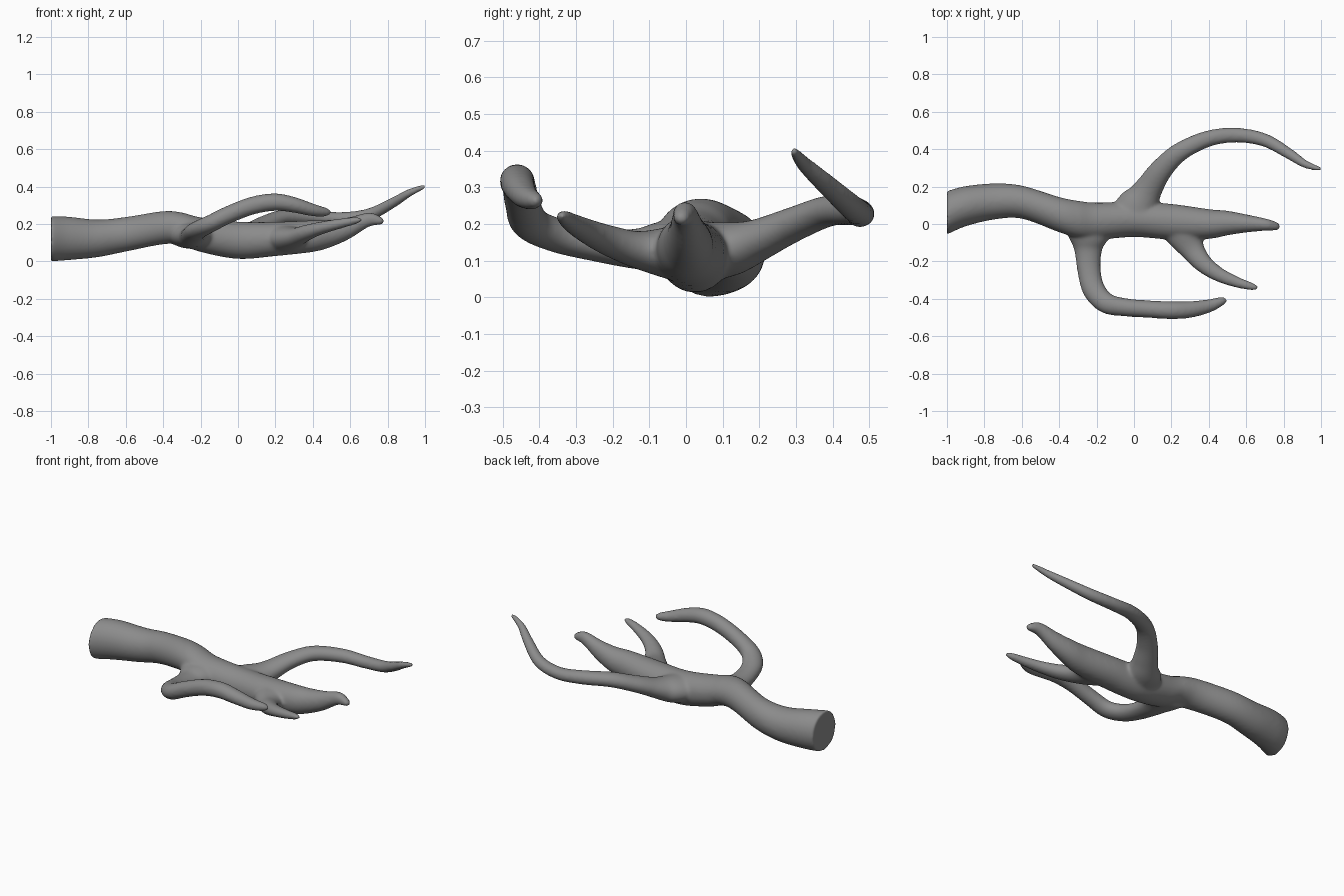
import bpy, bmesh, math
from mathutils import Vector

SIDES, STEPS = 24, 8


def spline(pts):
    """Catmull-Rom through tuples, returns a dense list of vectors."""
    p = [Vector(q) for q in pts]
    p = [p[0] * 2 - p[1]] + p + [p[-1] * 2 - p[-2]]
    out = []
    for a, b, c, d in zip(p, p[1:], p[2:], p[3:]):
        for i in range(STEPS):
            t = i / STEPS
            out.append(0.5 * (2 * b + (c - a) * t + (2 * a - 5 * b + 4 * c - d) * t * t
                              + (3 * b - a - 3 * c + d) * t ** 3))
    return out + [p[-2]]


def tube(bm, pts, upright=False):
    """Closed tapering tube; each point is (x, y, z, side radius, height radius)."""
    dense = spline(pts)
    centres = [Vector(q[:3]) for q in dense]
    rings = []
    for i, (c, q) in enumerate(zip(centres, dense)):
        tan = (centres[min(i + 1, len(centres) - 1)] - centres[max(i - 1, 0)]).normalized()
        if upright:
            tan = Vector((1, 0, 0))
        side = Vector((0, 0, 1)).cross(tan).normalized()
        up = tan.cross(side)
        rings.append([bm.verts.new(c + side * math.cos(a) * q[3] + up * math.sin(a) * q[4])
                      for a in (math.tau * k / SIDES for k in range(SIDES))])
    for r, s in zip(rings, rings[1:]):
        for k in range(SIDES):
            n = (k + 1) % SIDES
            bm.faces.new((r[k], r[n], s[n], s[k]))
    bm.faces.new(rings[0][::-1])
    bm.faces.new(rings[-1])


bm = bmesh.new()

# Main stem with the flat cut end at the left
tube(bm, [(-1.0, .06, .121, .117, .122), (-.9, .095, .123, .108, .116), (-.75, .12, .123, .097, .101),
          (-.6, .117, .145, .089, .093), (-.4, .05, .18, .095, .089), (-.3, .025, .175, .1, .087),
          (-.2, .015, .143, .1, .093), (0, .025, .113, .095, .1), (.2, .012, .12, .096, .092),
          (.4, 0, .135, .08, .085), (.5, .005, .15, .066, .073), (.6, .003, .18, .049, .058),
          (.7, -.003, .223, .034, .039), (.76, -.011, .218, .024, .024),
          (.783, -.014, .213, .01, .01)], upright=True)

# Long back twig
tube(bm, [(-.01, .0, .12, .15, .085), (.02, .09, .128, .118, .078), (.05, .14, .137, .092, .07),
          (.085, .2, .158, .074, .057), (.15, .295, .2, .061, .047), (.25, .388, .235, .051, .043),
          (.4, .457, .235, .044, .04), (.55, .475, .228, .04, .036), (.7, .448, .25, .036, .034),
          (.83, .375, .315, .03, .028), (.91, .323, .363, .023, .022), (.98, .298, .394, .015, .015),
          (1.006, .294, .4, .008, .008)])

# Hooked front twig
tube(bm, [(-.24, .02, .145, .15, .08), (-.243, -.07, .138, .11, .068), (-.245, -.14, .132, .075, .055),
          (-.24, -.25, .145, .063, .047), (-.215, -.35, .168, .061, .047), (-.15, -.422, .2, .056, .047),
          (-.05, -.445, .25, .049, .047), (.08, -.455, .299, .047, .048), (.2, -.461, .317, .048, .047),
          (.3, -.457, .302, .045, .042), (.4, -.438, .275, .036, .034), (.47, -.412, .264, .024, .024),
          (.496, -.404, .264, .011, .011)])

# Short front twig
tube(bm, [(.26, .0, .12, .14, .085), (.28, -.07, .123, .1, .066), (.315, -.14, .132, .066, .05),
          (.37, -.21, .155, .051, .042), (.45, -.268, .18, .04, .034), (.55, -.311, .203, .03, .027),
          (.63, -.334, .219, .021, .02), (.663, -.342, .224, .01, .01)])

bmesh.ops.recalc_face_normals(bm, faces=bm.faces)
mesh = bpy.data.meshes.new("branch")
bm.to_mesh(mesh)
bm.free()
branch = bpy.data.objects.new("branch", mesh)
bpy.context.collection.objects.link(branch)

# Dark grey surface
bark = bpy.data.materials.new("bark")
bark.diffuse_color = (0.26, 0.26, 0.26, 1)
mesh.materials.append(bark)

# Fuse the tubes into one skin and soften the crotches
fuse = branch.modifiers.new("fuse", 'REMESH')
fuse.mode = 'VOXEL'
fuse.voxel_size = 0.008
fuse.use_smooth_shade = True
soften = branch.modifiers.new("soften", 'SMOOTH')
soften.factor = 0.5
soften.iterations = 18
